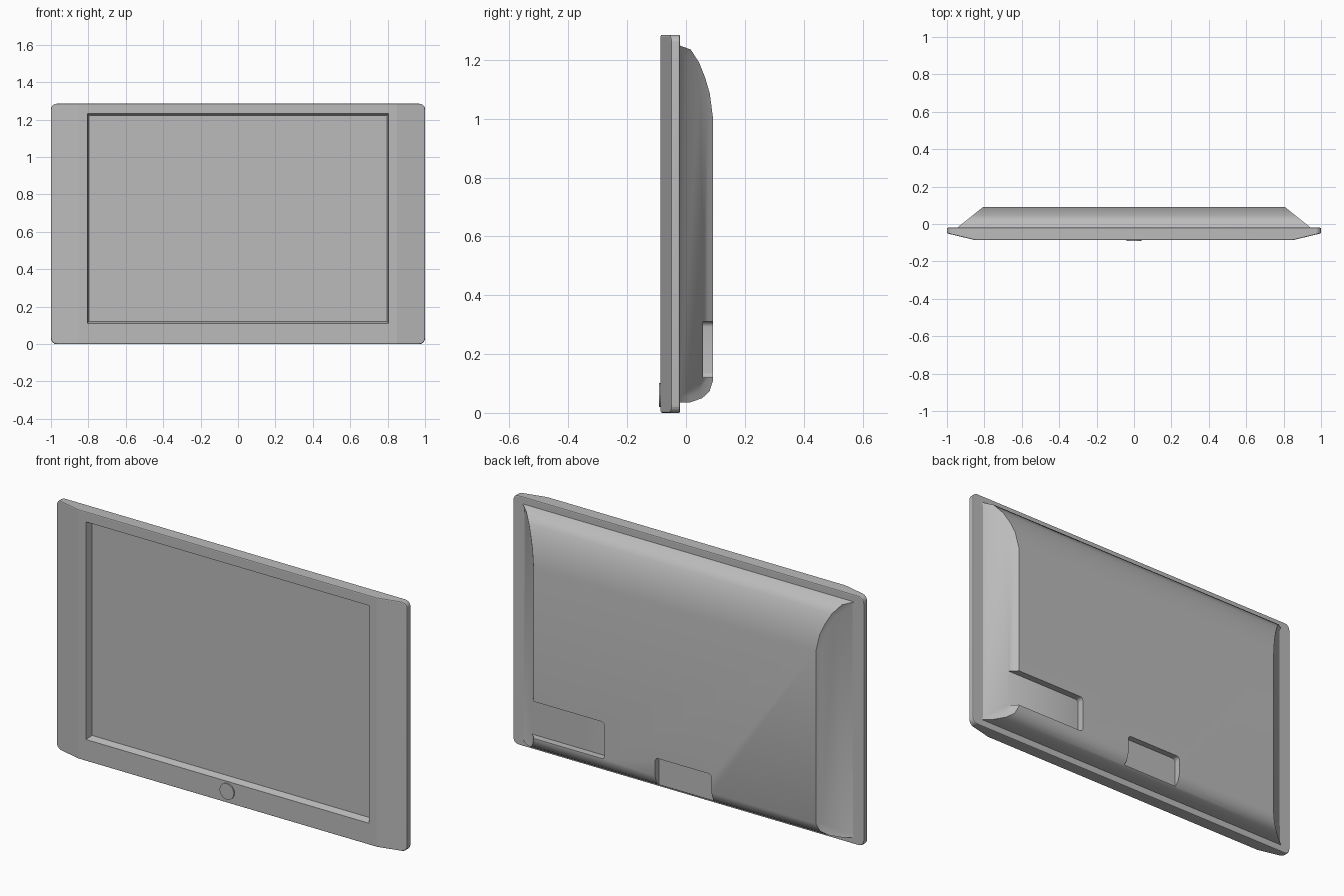
import bpy, bmesh, math
from mathutils import Vector

cube = bpy.data.objects.get("Cube")
if cube:
    bpy.data.objects.remove(cube, do_unlink=True)

grey = bpy.data.materials.new("casing grey")
grey.use_nodes = True
grey.diffuse_color = (0.5, 0.5, 0.5, 1)
grey.node_tree.nodes["Principled BSDF"].inputs["Base Color"].default_value = (0.5, 0.5, 0.5, 1)


def loft(name, ring_a, ring_b):
    """Solid between two matching rings of 3D points."""
    bm = bmesh.new()
    a = [bm.verts.new(p) for p in ring_a]
    b = [bm.verts.new(p) for p in ring_b]
    bm.faces.new(a)
    bm.faces.new(b)
    for i in range(len(a)):
        j = (i + 1) % len(a)
        bm.faces.new((a[i], a[j], b[j], b[i]))
    bmesh.ops.recalc_face_normals(bm, faces=bm.faces)
    mesh = bpy.data.meshes.new(name)
    bm.to_mesh(mesh)
    bm.free()
    obj = bpy.data.objects.new(name, mesh)
    bpy.context.collection.objects.link(obj)
    mesh.materials.append(grey)
    return obj


def rounded(x0, x1, z0, z1, r, y, steps=5):
    """Rounded rectangle facing the front."""
    pts = []
    corners = ((x1 - r, z1 - r), (x0 + r, z1 - r), (x0 + r, z0 + r), (x1 - r, z0 + r))
    for k, (cx, cz) in enumerate(corners):
        for s in range(steps + 1):
            t = math.pi / 2 * (k + s / steps)
            pts.append((cx + r * math.cos(t), y, cz + r * math.sin(t)))
    return pts


def block(name, x0, x1, z0, z1, r, y0, y1):
    return loft(name, rounded(x0, x1, z0, z1, r, y0), rounded(x0, x1, z0, z1, r, y1))


def select(obj):
    bpy.ops.object.select_all(action='DESELECT')
    obj.select_set(True)
    bpy.context.view_layer.objects.active = obj


def combine(obj, cutter, operation='DIFFERENCE'):
    mod = obj.modifiers.new("cut", 'BOOLEAN')
    mod.operation, mod.solver, mod.object = operation, 'EXACT', cutter
    select(obj)
    bpy.ops.object.modifier_apply(modifier=mod.name)
    bpy.data.objects.remove(cutter, do_unlink=True)


def smooth(obj, degrees):
    select(obj)
    bpy.ops.object.shade_smooth_by_angle(angle=math.radians(degrees))


# Front frame: tapered sides, rounded corners, softened rim
HEIGHT = 1.285
plan = [(1, -0.02), (1, -0.05), (0.85, -0.086)]
plan += [(-x, y) for x, y in reversed(plan)]
frame = loft("front_frame", [(x, y, 0) for x, y in plan], [(x, y, HEIGHT) for x, y in plan])
combine(frame, block("corner_shape", -1, 1, 0, HEIGHT, 0.03, -0.2, 0.1), 'INTERSECT')
bevel = frame.modifiers.new("rim", 'BEVEL')
bevel.width, bevel.segments, bevel.angle_limit = 0.005, 2, math.radians(40)
select(frame)
bpy.ops.object.modifier_apply(modifier=bevel.name)

# Screen recess with slightly sloping walls
def rectangle(half, z0, z1, y):
    return [(-half, y, z0), (half, y, z0), (half, y, z1), (-half, y, z1)]

combine(frame, loft("screen_cutter", rectangle(0.807, 0.11, 1.234, -0.09),
                    rectangle(0.796, 0.122, 1.222, -0.052)))
smooth(frame, 10)

# Power button
button = block("power_button", -0.041, 0.041, 0.02, 0.102, 0.041, -0.092, -0.08)
smooth(button, 30)

# Rear shell: curved side profile with sloping ends
profile = [(-0.025, 0.035), (0.015, 0.036), (0.055, 0.05), (0.08, 0.073), (0.092, 0.11),
           (0.092, 1.0), (0.081, 1.085), (0.065, 1.14), (0.045, 1.19), (0.016, 1.235), (-0.025, 1.25)]

def end(side):
    return [(side * (0.805 + (0.092 - y) * 1.25), y, z) for y, z in profile]

shell = loft("rear_shell", end(-1), end(1))

# Shallow dished panel in each sloping end
bm = bmesh.new()
bm.from_mesh(shell.data)
ends = [f for f in bm.faces if len(f.verts) == len(profile)]
bmesh.ops.inset_individual(bm, faces=ends, thickness=0.025, depth=-0.006)
bm.to_mesh(shell.data)
bm.free()

# Connector pockets: one open to the side, one open below
combine(shell, block("side_pocket_cutter", 0.4, 1.1, 0.12, 0.31, 0.018, 0.057, 0.2))
combine(shell, block("lower_pocket_cutter", -0.21, 0.112, -0.1, 0.205, 0.018, 0.06, 0.2))
smooth(shell, 45)
